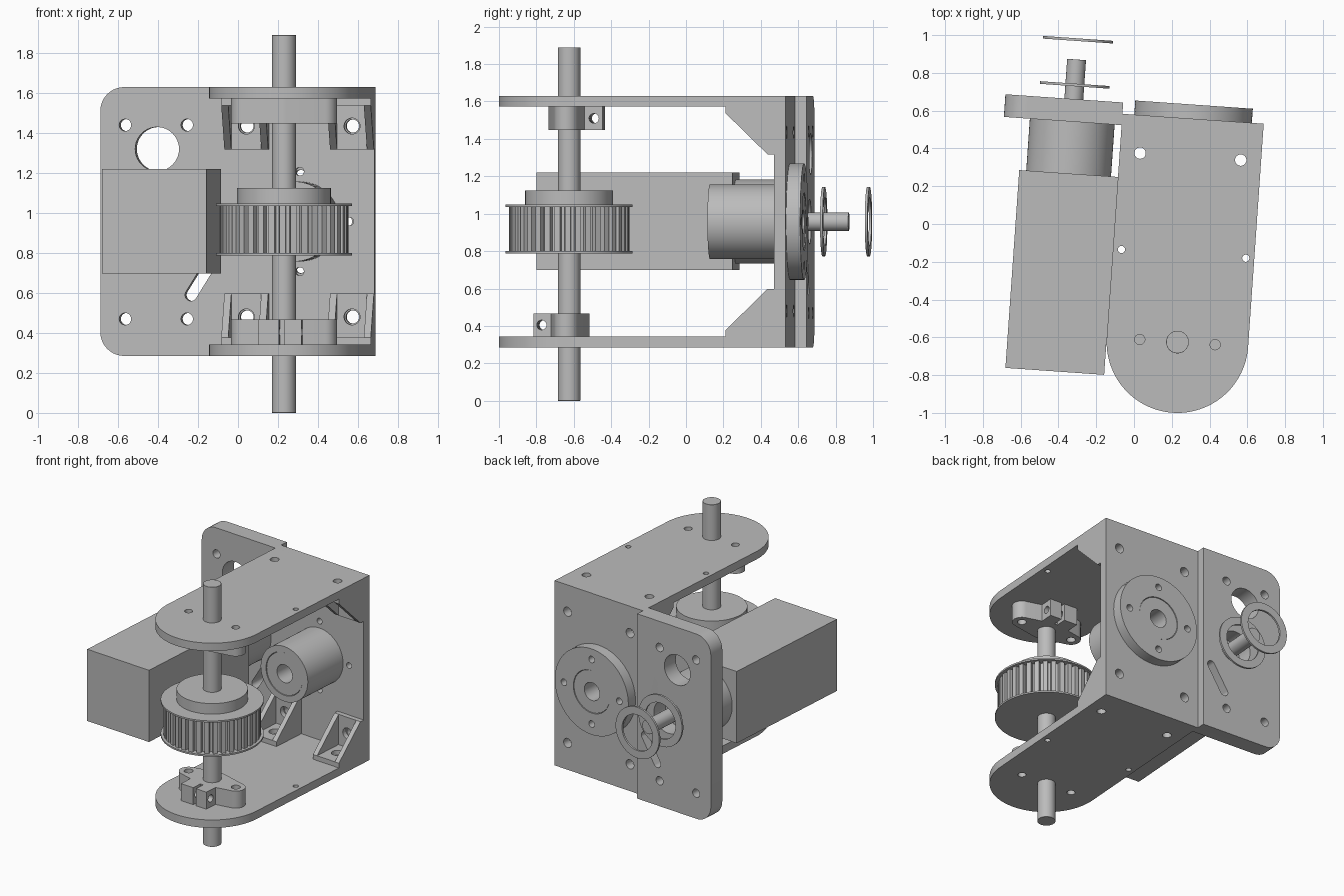
import bpy, bmesh, math
from mathutils import Matrix, Vector
from mathutils.geometry import convex_hull_2d

if "Cube" in bpy.data.objects:
    bpy.data.objects.remove(bpy.data.objects["Cube"])

GREY = (0.5, 0.5, 0.5, 1)
mat = bpy.data.materials.new("machined grey")
mat.use_nodes = True
mat.diffuse_color = GREY
mat.node_tree.nodes["Principled BSDF"].inputs["Base Color"].default_value = GREY

# Assembly frame: origin on the pulley shaft, turned slightly about z
FRAME = Matrix.Translation((0.23, -0.625, 0)) @ Matrix.Rotation(math.radians(-4), 4, "Z")
MID = 0.9575      # height of the symmetry plane
MOTOR = -0.637    # sideways position of the motor axis
AXES = {
    "z": ((1, 0, 0), (0, 1, 0), (0, 0, 1)),
    "y": ((1, 0, 0), (0, 0, 1), (0, 1, 0)),
    "x": ((0, 1, 0), (0, 0, 1), (1, 0, 0)),
}


def circle(x, y, r, n=40):
    return [(x + r * math.cos(2 * math.pi * i / n), y + r * math.sin(2 * math.pi * i / n)) for i in range(n)]


def rect(x0, x1, y0, y1):
    return [(x0, y0), (x1, y0), (x1, y1), (x0, y1)]


def hull(*loops):
    pts = [Vector(p) for loop in loops for p in loop]
    return [tuple(pts[i]) for i in convex_hull_2d(pts)]


def slab(name, axis, lo, hi, outline, holes=()):
    """Extrude a profile with holes along an axis from lo to hi."""
    curve = bpy.data.curves.new(name, "CURVE")
    curve.dimensions = "2D"
    curve.fill_mode = "BOTH"
    curve.extrude = (hi - lo) / 2
    for loop in [outline, *holes]:
        spline = curve.splines.new("POLY")
        spline.points.add(len(loop) - 1)
        for point, (x, y) in zip(spline.points, loop):
            point.co = (x, y, 0, 1)
        spline.use_cyclic_u = True
    temp = bpy.data.objects.new(name + "_profile", curve)
    bpy.context.scene.collection.objects.link(temp)
    bpy.context.view_layer.update()
    mesh = bpy.data.meshes.new_from_object(temp.evaluated_get(bpy.context.evaluated_depsgraph_get()))
    bpy.data.objects.remove(temp)
    a, b, c = (Vector(v) for v in AXES[axis])
    bm = bmesh.new()
    bm.from_mesh(mesh)
    for v in bm.verts:
        v.co = FRAME @ (a * v.co.x + b * v.co.y + c * (v.co.z + (lo + hi) / 2))
    bmesh.ops.remove_doubles(bm, verts=bm.verts, dist=1e-5)
    bmesh.ops.recalc_face_normals(bm, faces=bm.faces)
    bm.to_mesh(mesh)
    bm.free()
    mesh.materials.clear()
    mesh.materials.append(mat)
    mesh.name = name
    obj = bpy.data.objects.new(name, mesh)
    bpy.context.scene.collection.objects.link(obj)
    bpy.ops.object.select_all(action="DESELECT")
    obj.select_set(True)
    bpy.context.view_layer.objects.active = obj
    bpy.ops.object.shade_smooth_by_angle(angle=math.radians(30))
    return obj


def mirrored(flip, z):
    return 2 * MID - z if flip else z


# Top and bottom arms with rounded ends
arm = hull(circle(0, 0, 0.375, 96), rect(-0.375, 0.375, 0.5, 1.185))
arm_holes = [circle(0, 0, 0.06)]
for s in (-1, 1):
    arm_holes += [circle(s * 0.2, 0, 0.027), circle(s * 0.267, 0.984, 0.03), circle(s * 0.33, 0.468, 0.019)]
slab("bottom_arm", "z", 0.285, 0.343, arm, arm_holes)
slab("top_arm", "z", 1.572, 1.63, arm, arm_holes)

# Back plate and the second layer behind the motor
motor_holes = [circle(-0.715, 1.32, 0.11), hull(circle(-0.545, 0.59, 0.03), circle(-0.44, 0.76, 0.03))]
motor_holes += [circle(x, z, 0.03) for x in (-0.875, -0.565) for z in (0.47, 1.44)]
motor_holes.append(circle(MOTOR, MID, 0.12))
main_holes = [circle(x, z, 0.033) for x in (-0.265, 0.265) for z in (0.48, 1.435)]
main_holes += [circle(0.25 * x, MID + 0.25 * z, 0.021) for x, z in ((1, 0), (-1, 0), (0, 1), (0, -1))]
main_holes.append(circle(0, MID, 0.065))
rounded = circle(-0.88, 0.405, 0.12) + circle(-0.88, 1.51, 0.12)
slab("back_plate", "y", 1.125, 1.185, hull(rounded, rect(0.3, 0.375, 0.285, 1.63)), motor_holes + main_holes)
slab("motor_plate", "y", 1.185, 1.245, hull(rounded, rect(-0.5, -0.375, 0.285, 1.63)), motor_holes)

# Corner brackets
for side, s in (("right", -0.265), ("left", 0.265)):
    for level, flip in (("lower", False), ("upper", True)):
        name = f"{level}_{side}_bracket"
        z0, z1, z2 = (mirrored(flip, z) for z in (0.343, 0.378, 0.598))
        slab(name + "_foot", "z", min(z0, z1), max(z0, z1), rect(s - 0.11, s + 0.11, 0.865, 1.125),
             [circle(s, 0.984, 0.04)])
        slab(name + "_back", "y", 1.09, 1.125, rect(s - 0.11, s + 0.11, z0, z2),
             [circle(s, mirrored(flip, 0.48), 0.04)])
        web = [(1.125, z0), (0.865, z0), (0.865, z1), (1.09, z2), (1.125, z2)]
        for n, x in enumerate((s - 0.11, s + 0.075)):
            slab(f"{name}_web_{n + 1}", "x", x, x + 0.035, web)

# Bearing housing through the back plate
bore = circle(0, MID, 0.065)
slab("bearing_boss", "y", 0.755, 1.125, circle(0, MID, 0.2, 64), [circle(0, MID, 0.155, 48)])
slab("bearing_core", "y", 0.759, 1.256, circle(0, MID, 0.152, 48), [bore])
flange_holes = [circle(0.235 * x, MID + 0.235 * z, 0.024) for x, z in ((1, 0), (-1, 0), (0, 1), (0, -1))]
slab("bearing_flange", "y", 1.185, 1.26, circle(0, MID, 0.312, 80), flange_holes + [circle(0, MID, 0.155, 48)])

# Motor, gearbox and output shaft
slab("motor_body", "y", -0.2, 0.85, rect(MOTOR - 0.262, MOTOR + 0.262, 0.698, 1.22))
slab("gearbox", "y", 0.85, 1.125, circle(MOTOR, MID, 0.225, 64))
shafts = [slab("motor_shaft", "y", 1.1, 1.455, circle(MOTOR, MID, 0.05))]
for n, y in enumerate((1.32, 1.56)):
    slab(f"spacer_ring_{n + 1}", "y", y - 0.007, y + 0.007, circle(MOTOR, MID, 0.185, 64),
         [circle(MOTOR, MID, 0.13, 48)])

# Pulley shaft
shafts.append(slab("pulley_shaft", "z", 0, 1.89, circle(0, 0, 0.06)))
for shaft in shafts:
    bevel = shaft.modifiers.new("chamfer", "BEVEL")
    bevel.width = 0.009
    bevel.segments = 1
    bevel.limit_method = "ANGLE"
    bevel.angle_limit = math.radians(60)

# Toothed pulley
TEETH = 36
teeth = []
for i in range(TEETH):
    for step, r in ((0, 0.322), (0.55, 0.322), (0.62, 0.29), (0.93, 0.29)):
        a = 2 * math.pi * (i + step) / TEETH
        teeth.append((r * math.cos(a), r * math.sin(a)))
slab("pulley_teeth", "z", 0.8, 1.036, teeth)
slab("pulley_lower_flange", "z", 0.788, 0.8, circle(0, 0, 0.34, 80))
slab("pulley_upper_flange", "z", 1.036, 1.048, circle(0, 0, 0.34, 80))
slab("pulley_hub", "z", 1.048, 1.125, circle(0, 0, 0.235, 64))

# Shaft clamps with split blocks
for level, flip, s in (("lower", False, -1), ("upper", True, 1)):
    lo, hi = sorted(mirrored(flip, z) for z in (0.343, 0.467))
    body = hull(circle(0, 0, 0.11), circle(-0.2, 0, 0.065), circle(0.2, 0, 0.065))
    slab(level + "_clamp_body", "z", lo, hi, body,
         [circle(x, 0, 0.03) for x in (-0.2, 0.2)] + [circle(0, 0, 0.06)])
    y0, y1 = sorted((s * 0.07, s * 0.185))
    screw = circle(s * 0.14, (lo + hi) / 2, 0.026)
    for side, x0, x1 in (("right", -0.115, -0.012), ("left", 0.012, 0.1)):
        slab(f"{level}_clamp_{side}_jaw", "x", x0, x1, rect(y0, y1, lo, hi), [screw])
